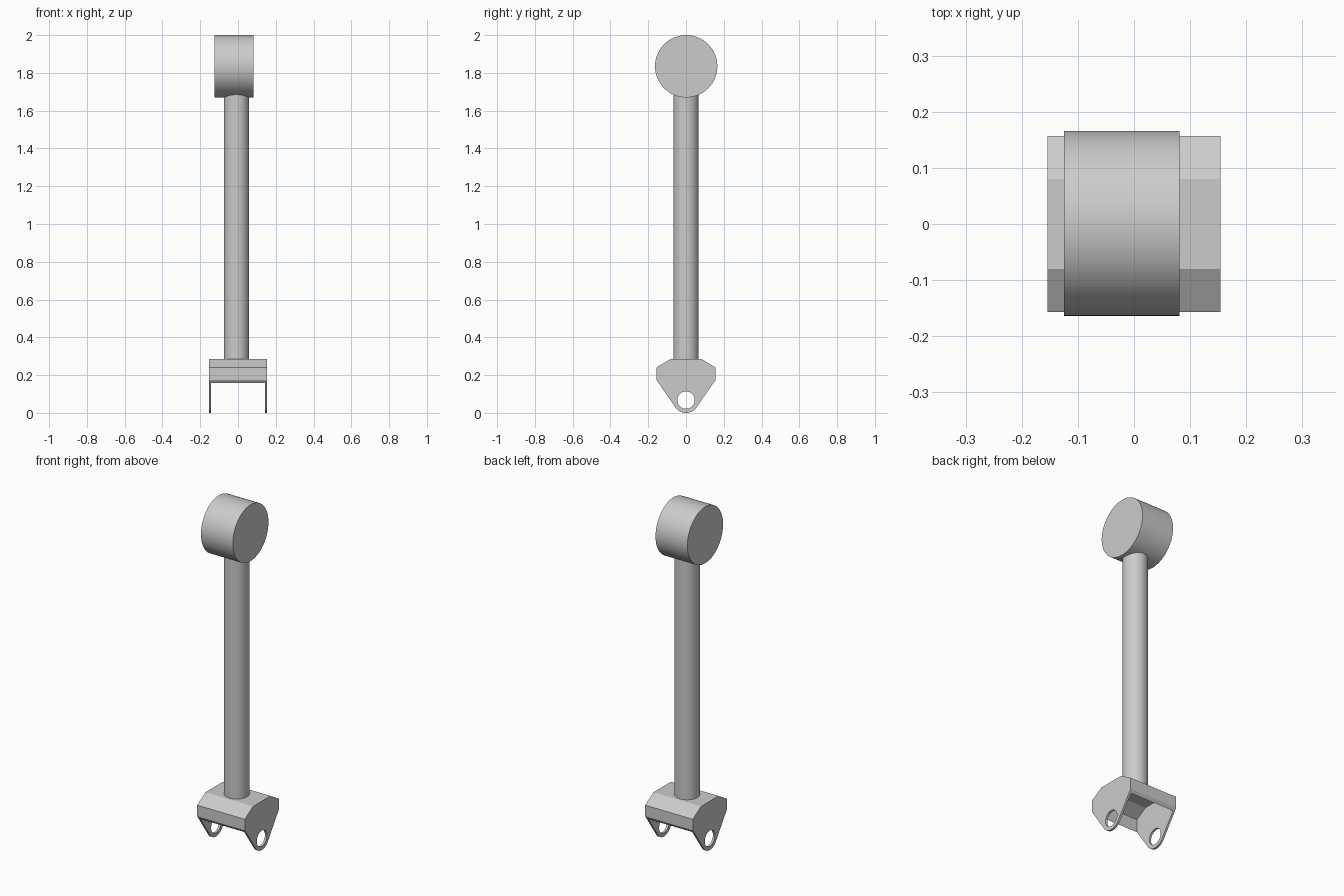
import bpy, bmesh
from math import sin, cos, pi, atan2, acos, hypot, radians
from mathutils import Vector, Matrix

if "Cube" in bpy.data.objects:
    bpy.data.objects.remove(bpy.data.objects["Cube"])

grey = bpy.data.materials.new("plain_grey")
grey.use_nodes = True
colour = (0.6, 0.6, 0.6, 1)
grey.diffuse_color = colour
grey.node_tree.nodes["Principled BSDF"].inputs["Base Color"].default_value = colour


def finish(bm, name, smooth=False):
    bmesh.ops.recalc_face_normals(bm, faces=bm.faces)
    mesh = bpy.data.meshes.new(name)
    bm.to_mesh(mesh)
    bm.free()
    mesh.materials.append(grey)
    obj = bpy.data.objects.new(name, mesh)
    bpy.context.collection.objects.link(obj)
    if smooth:
        bpy.ops.object.select_all(action='DESELECT')
        obj.select_set(True)
        bpy.context.view_layer.objects.active = obj
        bpy.ops.object.shade_smooth_by_angle(angle=radians(30))
    return obj


def cylinder(name, radius, length, matrix):
    bm = bmesh.new()
    bmesh.ops.create_cone(bm, cap_ends=True, segments=64, radius1=radius,
                          radius2=radius, depth=length, matrix=matrix)
    return finish(bm, name, True)


def extrude_loops(name, loops, x, width):
    """Fill side-on (y, z) loops, inner ones as holes, and extrude along x."""
    bm = bmesh.new()
    edges = []
    for loop in loops:
        verts = [bm.verts.new((x, y, z)) for y, z in loop]
        edges += [bm.edges.new((a, b)) for a, b in zip(verts, verts[1:] + verts[:1])]
    bmesh.ops.triangle_fill(bm, use_beauty=True, use_dissolve=False, edges=edges,
                            normal=Vector((1, 0, 0)))
    out = bmesh.ops.extrude_face_region(bm, geom=bm.faces[:], use_keep_orig=True)
    bmesh.ops.translate(bm, vec=(width, 0, 0),
                        verts=[v for v in out["geom"] if isinstance(v, bmesh.types.BMVert)])
    return finish(bm, name, True)


def mirrored(half):
    return half + [(-y, z) for y, z in reversed(half)]


# Shaft and cross-wise head drum
cylinder("shaft", 0.067, 1.43, Matrix.Translation((-0.008, 0, 0.99)))
cylinder("head_drum", 0.165, 0.206,
         Matrix.Translation((-0.022, 0.001, 1.835)) @ Matrix.Rotation(pi / 2, 4, 'Y'))

# Bracket outline: chamfered top, straight sides, taper tangent to a round lug
half_width, wall, lug, hole = 0.154, 0.012, 0.068, 0.046
side, low, high, flat, top = 0.157, 0.175, 0.24, 0.08, 0.286
start = atan2(low - lug, side) - acos(lug / hypot(side, low - lug))
arc = [start + (-pi - 2 * start) * i / 20 for i in range(21)]
round_end = [(lug * cos(a), lug + lug * sin(a)) for a in arc]
upper = [(side, low), (side, high), (flat, top)]
outline = round_end[::-1] + mirrored(upper)
bore = [(hole * cos(2 * pi * i / 40), lug + hole * sin(2 * pi * i / 40)) for i in range(40)]

# Two drilled cheek plates
for name, x in (("left_cheek", half_width - wall), ("right_cheek", -half_width)):
    extrude_loops(name, [outline, bore], x, wall)

# Folded cover joining the cheeks, open underneath
slope = (low - round_end[0][1]) / (side - round_end[0][0])
inner = [(side - wall, low - wall * slope), (side - wall, high - wall * 0.6),
         (flat - wall * 0.3, top - wall)]
section = mirrored(upper) + mirrored(inner)[::-1]
extrude_loops("bracket_cover", [section], -half_width + wall, 2 * (half_width - wall))
